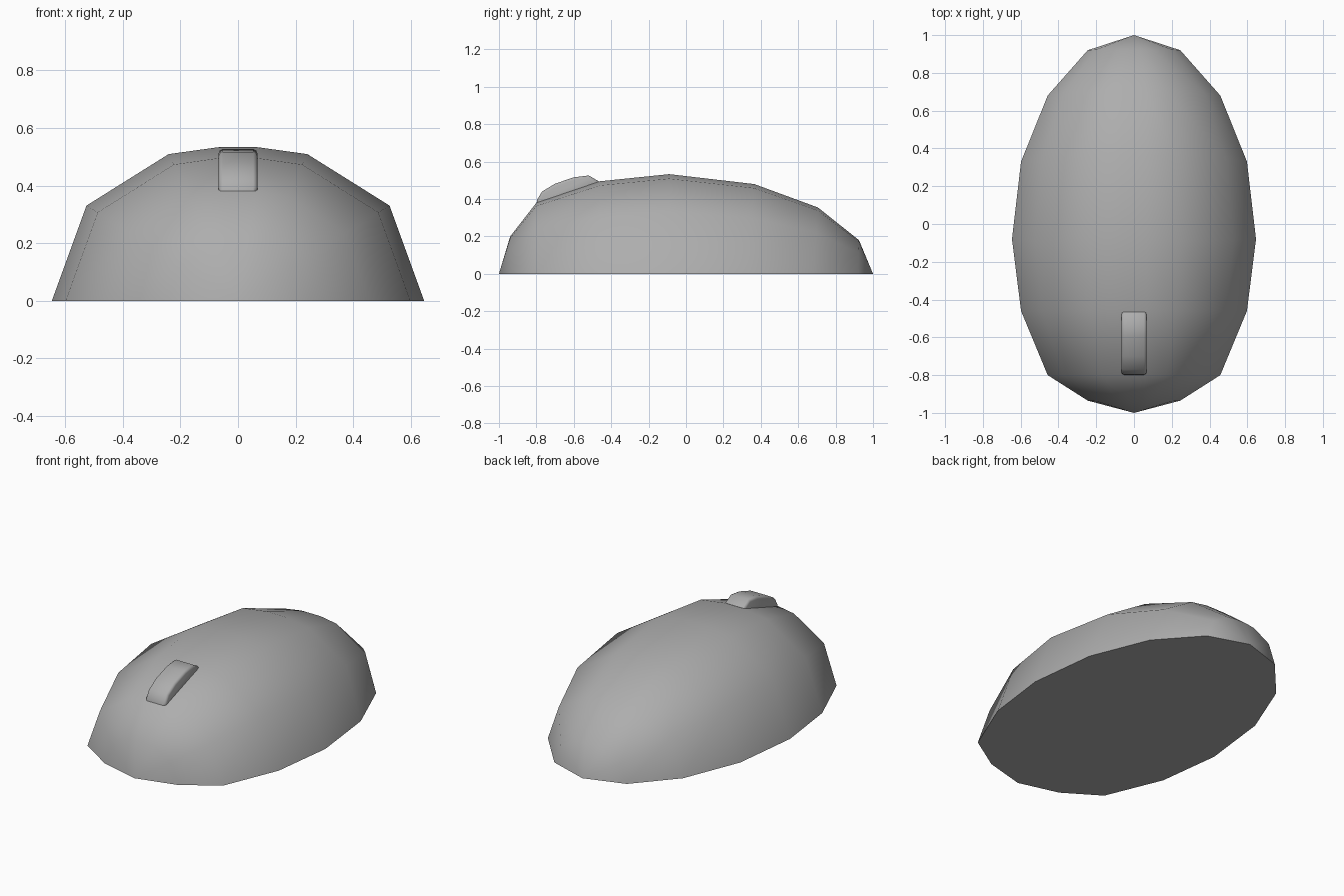
import bpy, bmesh, math

default_cube = bpy.data.objects.get("Cube")
if default_cube:
    bpy.data.objects.remove(default_cube, do_unlink=True)

grey = bpy.data.materials.new("mid_grey")
grey.use_nodes = True
colour = (0.42, 0.42, 0.42, 1)
grey.diffuse_color = colour
grey.node_tree.nodes["Principled BSDF"].inputs["Base Color"].default_value = colour


def finish(name, bm, angle):
    bmesh.ops.recalc_face_normals(bm, faces=bm.faces)
    mesh = bpy.data.meshes.new(name)
    bm.to_mesh(mesh)
    bm.free()
    mesh.materials.append(grey)
    obj = bpy.data.objects.new(name, mesh)
    bpy.context.collection.objects.link(obj)
    bpy.ops.object.select_all(action="DESELECT")
    obj.select_set(True)
    bpy.context.view_layer.objects.active = obj
    bpy.ops.object.shade_smooth_by_angle(angle=math.radians(angle))
    return obj


# Domed shell: cross-sections lofted from the front tip to the back tip
# Each station: y at the base, y at the crown, half width, height
stations = [
    (-0.935, -0.94, 0.245, 0.20),
    (-0.80, -0.80, 0.457, 0.38),
    (-0.46, -0.46, 0.598, 0.495),
    (-0.08, -0.09, 0.646, 0.533),
    (0.33, 0.365, 0.598, 0.48),
    (0.68, 0.705, 0.457, 0.355),
    (0.92, 0.925, 0.245, 0.18),
]
bm = bmesh.new()
rings = []
for y_base, y_top, w, h in stations:
    half = [(w, 0), (0.814 * w, 0.62), (0.372 * w, 0.955), (min(0.067, 0.14 * w), 1)]
    section = half + [(-x, f) for x, f in reversed(half)]
    rings.append([bm.verts.new((x, y_base + (y_top - y_base) * f, h * f)) for x, f in section])
front_tip = bm.verts.new((0, -1, 0))
back_tip = bm.verts.new((0, 1, 0))
for a, b in zip(rings, rings[1:]):
    for i in range(len(a) - 1):
        bm.faces.new((a[i], a[i + 1], b[i + 1], b[i]))
for tip, ring in ((front_tip, rings[0]), (back_tip, rings[-1])):
    for i in range(len(ring) - 1):
        bm.faces.new((tip, ring[i], ring[i + 1]))
# Flat underside
bm.faces.new([front_tip] + [r[0] for r in rings] + [back_tip] + [r[-1] for r in reversed(rings)])
finish("shell", bm, 60)

# Scroll wheel: side profile extruded across and softened
profile = [(-0.80, 0.36), (-0.797, 0.395), (-0.77, 0.44), (-0.70, 0.482), (-0.60, 0.516),
           (-0.52, 0.526), (-0.465, 0.494), (-0.465, 0.46)]
bm = bmesh.new()
left = [bm.verts.new((0.067, y, z)) for y, z in profile]
right = [bm.verts.new((-0.067, y, z)) for y, z in profile]
bm.faces.new(left)
bm.faces.new(right[::-1])
for i in range(len(profile)):
    j = (i + 1) % len(profile)
    bm.faces.new((left[i], left[j], right[j], right[i]))
rim = [e for e in bm.edges if abs(e.verts[0].co.x - e.verts[1].co.x) < 0.001]
bmesh.ops.bevel(bm, geom=rim, offset=0.014, segments=2, profile=0.5, affect="EDGES")
finish("scroll_wheel", bm, 50)
